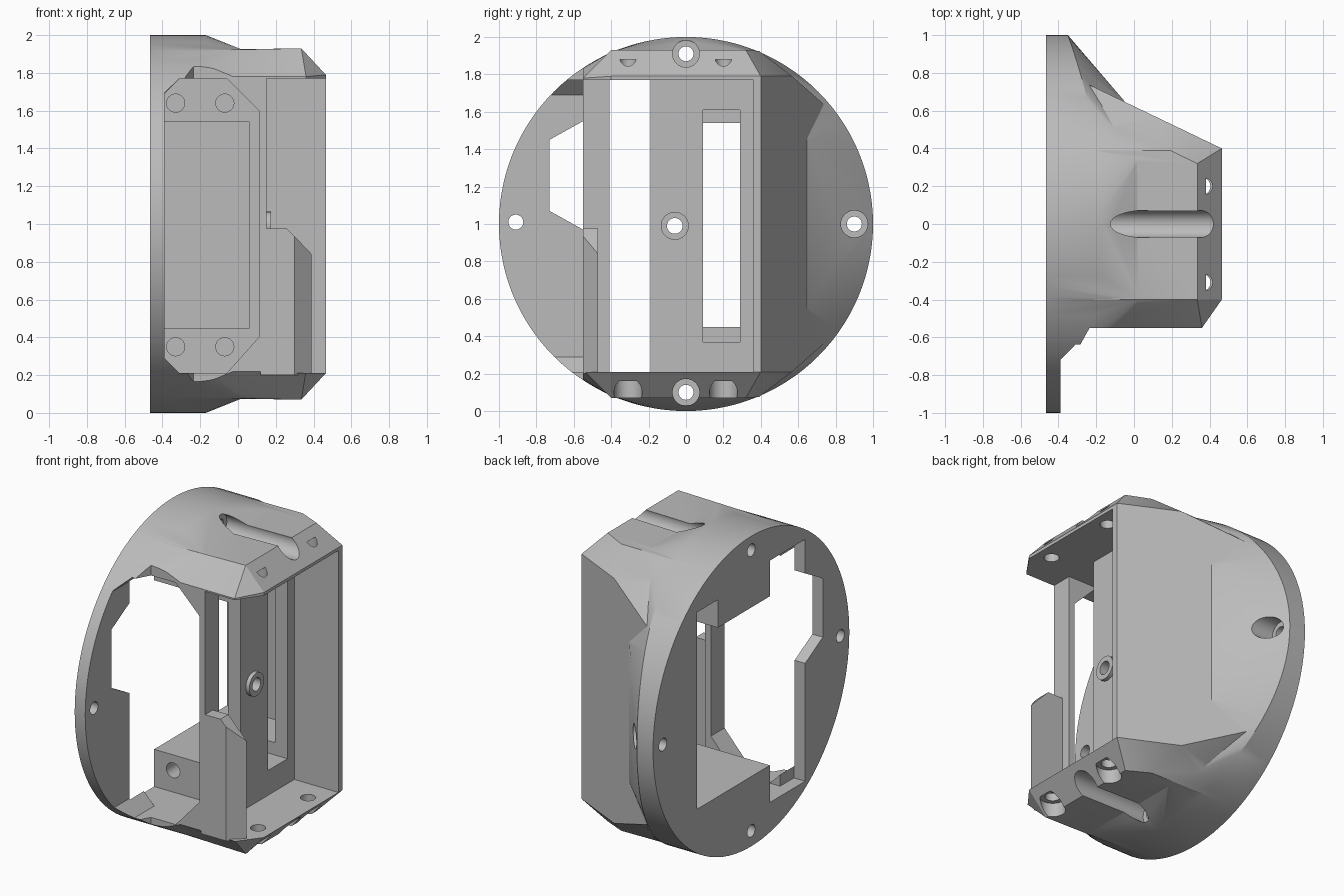
import bpy, bmesh, math
from mathutils import Vector, Matrix

if "Cube" in bpy.data.objects:
    bpy.data.objects.remove(bpy.data.objects["Cube"])

grey = bpy.data.materials.new("plain_grey")
grey.diffuse_color = (0.5, 0.5, 0.5, 1)
grey.use_nodes = True
grey.node_tree.nodes["Principled BSDF"].inputs["Base Color"].default_value = grey.diffuse_color


def finish(bm, name):
    bmesh.ops.recalc_face_normals(bm, faces=bm.faces)
    me = bpy.data.meshes.new(name)
    bm.to_mesh(me)
    bm.free()
    ob = bpy.data.objects.new(name, me)
    me.materials.append(grey)
    bpy.context.collection.objects.link(ob)
    return ob


def hull(name, pts):
    bm = bmesh.new()
    for p in pts:
        bm.verts.new(p)
    r = bmesh.ops.convex_hull(bm, input=bm.verts[:])
    junk = {g for g in r["geom_interior"] + r["geom_unused"] if isinstance(g, bmesh.types.BMVert)}
    bmesh.ops.delete(bm, geom=list(junk), context='VERTS')
    bmesh.ops.dissolve_limit(bm, angle_limit=0.01, verts=bm.verts[:], edges=bm.edges[:])
    return finish(bm, name)


def prism(name, poly, axis, a, b):
    """Extrude a 2D outline along an axis; outline is in the other two axes, in order."""
    bm = bmesh.new()
    def at(p, t):
        c = list(p)
        c.insert("xyz".index(axis), t)
        return bm.verts.new(c)
    lo, hi = [at(p, a) for p in poly], [at(p, b) for p in poly]
    bm.faces.new(lo)
    bm.faces.new(hi[::-1])
    n = len(poly)
    for i in range(n):
        j = (i + 1) % n
        bm.faces.new((lo[i], hi[i], hi[j], lo[j]))
    return finish(bm, name)


def box(name, x, y, z):
    return prism(name, [(x[0], y[0]), (x[1], y[0]), (x[1], y[1]), (x[0], y[1])], 'z', *z)


def rod(name, axis, c, r, a, b, n=32):
    pts = [(c[0] + r * math.cos(2 * math.pi * i / n), c[1] + r * math.sin(2 * math.pi * i / n)) for i in range(n)]
    return prism(name, pts, axis, a, b)


def combine(ob, tool, op='DIFFERENCE'):
    m = ob.modifiers.new("b", 'BOOLEAN')
    m.operation, m.object, m.solver = op, tool, 'EXACT'
    bpy.context.view_layer.objects.active = ob
    bpy.ops.object.modifier_apply(modifier=m.name)
    bpy.data.objects.remove(tool)


def mirrored(pts):
    return [(x, y, 1 + s * z) for x, y, z in pts for s in (-1, 1)]


# Round base with its rim blending toward the box body
N = 112
rim = []
for i in range(N):
    t = 2 * math.pi * i / N
    y, z = math.cos(t), math.sin(t)
    rim += [(-0.465, y, 1 + z), (-0.35 + 0.18 * z * z, y, 1 + z)]
housing = hull("housing", rim + mirrored([
    (-0.05, 0.65, 0.45), (0.03, 0.35, 0.92), (0.03, -0.4, 0.92), (0.0, -0.55, 0.77)]))

# Box body with a slanted back and chamfered edges
body = hull("body", mirrored([
    (-0.4, 0.815, 0.57), (-0.4, 0.39, 0.919), (-0.4, -0.4, 0.915), (-0.4, -0.55, 0.78),
    (0.115, 0.568, 0.79), (0.19, 0.39, 0.925), (0.335, 0.32, 0.93), (0.335, -0.4, 0.93),
    (0.465, 0.4, 0.79), (0.465, -0.4, 0.79), (0.36, -0.55, 0.78)]))
combine(housing, body, 'UNION')

# Front side trimmed down to the flat disc, leaving small gussets
combine(housing, prism("trim", [
    (-0.39, -1.1), (-0.39, -0.72), (-0.31, -0.64), (-0.285, -0.64), (-0.235, -0.55),
    (1, -0.55), (1, -1.1)], 'z', -0.1, 2.1))

# Chamfered front opening
combine(housing, prism("front_opening", [
    (-0.39, 0.29), (-0.31, 0.21), (-0.06, 0.21), (0.11, 0.4),
    (0.11, 1.6), (-0.06, 1.77), (-0.31, 1.77), (-0.39, 1.69)], 'y', -1.2, -0.19))

# Opening through the base disc with a side notch
combine(housing, prism("disc_opening", [
    (-0.55, 0.21), (-0.19, 0.21), (-0.19, 1.77), (-0.55, 1.77), (-0.55, 1.55),
    (-0.73, 1.45), (-0.73, 1.07), (-0.55, 0.97)], 'x', -0.6, -0.385))

# Through gap, tray, rear pocket, cable notch and plate slot
for name, x, y, z in [
        ("gap", (-0.6, 0.6), (-0.41, -0.19), (0.21, 1.77)),
        ("tray", (0.15, 0.6), (-0.7, 0.36), (0.21, 1.77)),
        ("pocket", (-0.6, 0.06), (-0.25, 0.55), (0.45, 1.54)),
        ("cable_notch", (-0.6, -0.25), (0.34, 0.55), (1.5, 1.72)),
        ("slot", (0.0, 0.2), (0.09, 0.29), (0.37, 1.61))]:
    combine(housing, box(name, x, y, z))

# Half-height front wall
wall = hull("front_wall", [
    (x, -0.55, z) for x, z in [(0.12, 0.2), (0.3, 0.2), (0.3, 0.935), (0.26, 0.975), (0.12, 0.975)]] + [
    (x, -0.47, z) for x, z in [(0.12, 0.2), (0.39, 0.2), (0.39, 0.84), (0.26, 0.975), (0.12, 0.975)]])
combine(housing, wall, 'UNION')

# Boss on the inner plate
combine(housing, rod("boss", 'x', (-0.06, 0.99), 0.075, 0.13, 0.175), 'UNION')
combine(housing, rod("boss_hole", 'x', (-0.06, 0.99), 0.042, 0.0, 0.3))

# Disc screw holes, with round driver channels on three of them
for y, z, start in [(0, 1.91, -0.13), (0, 0.1, -0.13), (0.9, 1, -0.36), (-0.91, 1.01, None)]:
    combine(housing, rod("screw_hole", 'x', (y, z), 0.04, -0.6, 0.6))
    if start is not None:
        combine(housing, rod("channel", 'x', (y, z), 0.072, start, 0.6))

# Blind holes on the mounting frame
for x in (-0.33, -0.07):
    for z in (0.35, 1.64):
        combine(housing, rod("frame_hole", 'y', (x, z), 0.048, -0.3, 0.12))

# Vertical holes through the tray ends
for y in (-0.31, 0.2):
    combine(housing, rod("top_hole", 'z', (0.37, y), 0.045, 1.6, 1.88))
    combine(housing, rod("bottom_hole", 'z', (0.36, y), 0.045, -0.1, 0.4))
    combine(housing, rod("bottom_recess", 'z', (0.36, y), 0.075, -0.1, 0.16))

# Smooth curved areas, keep edges crisp
bpy.ops.object.select_all(action='DESELECT')
housing.select_set(True)
bpy.context.view_layer.objects.active = housing
bpy.ops.object.shade_smooth_by_angle(angle=math.radians(20))
